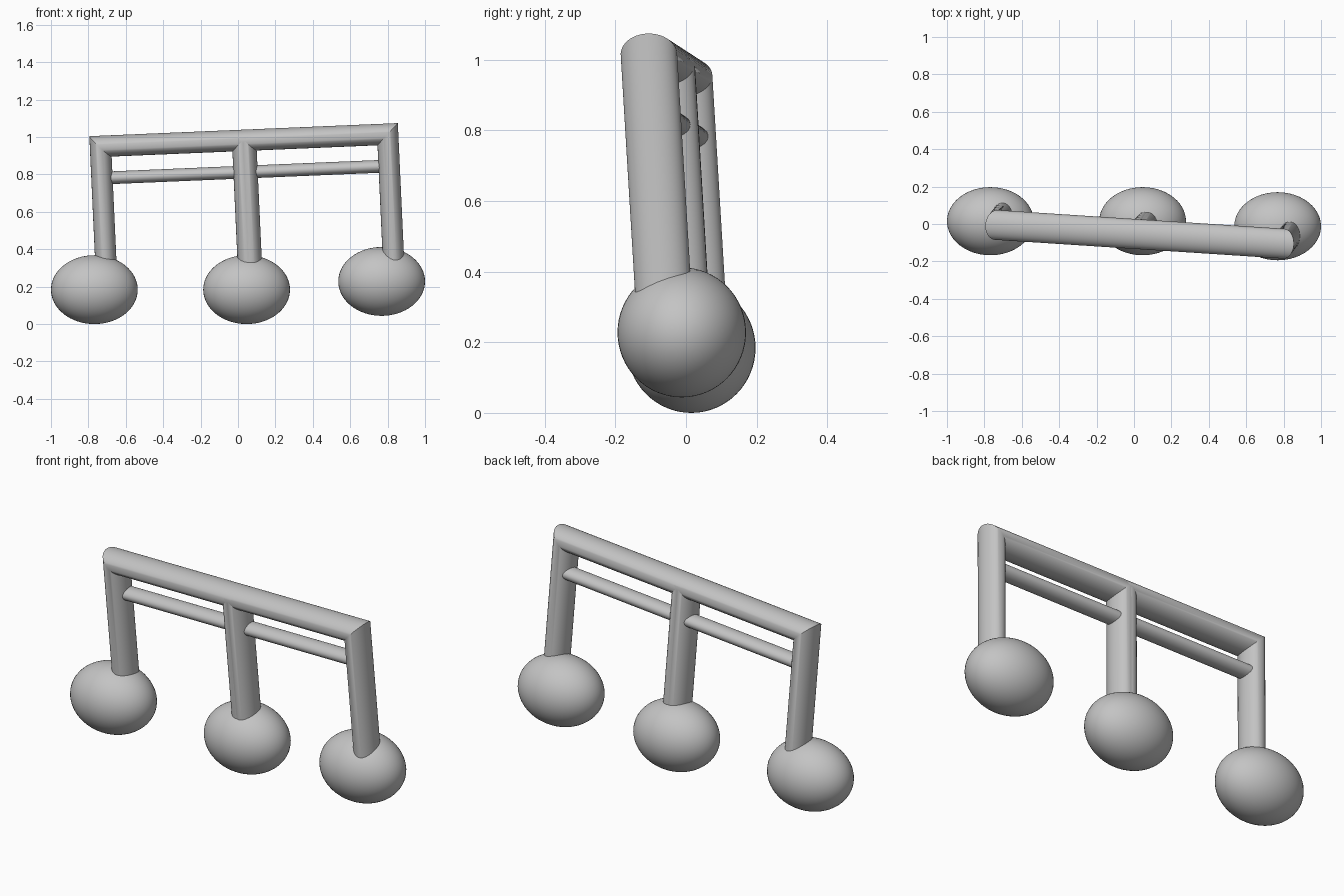
import bpy, bmesh, math
from mathutils import Matrix, Vector

cube = bpy.data.objects.get("Cube")
if cube:
    bpy.data.objects.remove(cube, do_unlink=True)

grey = bpy.data.materials.new("plain_grey")
grey.use_nodes = True
GREY = (0.55, 0.55, 0.55, 1)
grey.diffuse_color = GREY
grey.node_tree.nodes["Principled BSDF"].inputs["Base Color"].default_value = GREY

# Tilted frame shared by the tubes: x along the beam, z up the stems
origin = Vector((0.0325, -0.055, 0.9825))
along = Vector((1.535, -0.1, 0.065)).normalized()
back = Vector((-0.05, -0.06, 1)).cross(along).normalized()
up = along.cross(back)
FRAME = Matrix.Translation(origin) @ Matrix((along, back, up)).transposed().to_4x4()

SIDES = 48


def finish(name, bm, matrix):
    bmesh.ops.recalc_face_normals(bm, faces=bm.faces)
    mesh = bpy.data.meshes.new(name)
    bm.to_mesh(mesh)
    bm.free()
    mesh.materials.append(grey)
    obj = bpy.data.objects.new(name, mesh)
    obj.matrix_world = matrix
    bpy.context.collection.objects.link(obj)
    bpy.ops.object.select_all(action='DESELECT')
    obj.select_set(True)
    bpy.context.view_layer.objects.active = obj
    bpy.ops.object.shade_smooth_by_angle(angle=math.radians(35))
    return obj


def tube(name, stations, radius, depth):
    """Sweep an oval through (x, y, z, side_x, side_z) stations."""
    bm = bmesh.new()
    rings = []
    for x, y, z, sx, sz in stations:
        ring = []
        for i in range(SIDES):
            a = math.tau * i / SIDES
            c = radius * math.cos(a)
            ring.append(bm.verts.new((x + c * sx, y + depth * math.sin(a), z + c * sz)))
        rings.append(ring)
    for r0, r1 in zip(rings, rings[1:]):
        for i in range(SIDES):
            j = (i + 1) % SIDES
            bm.faces.new((r0[i], r0[j], r1[j], r1[i]))
    bm.faces.new(rings[0])
    bm.faces.new(rings[-1])
    return finish(name, bm, FRAME)


# Two mitred arches that overlap at the middle stem
SPAN, LAP, DROP = 0.77, 0.008, 0.72
for name, x0, x1 in (("right_arch", -SPAN, LAP), ("left_arch", -LAP, SPAN)):
    tube(name, [(x0, 0, -DROP, -1, 0), (x0, 0, 0, -1, 1),
                (x1, 0, 0, 1, 1), (x1, 0, -DROP, 1, 0)], 0.057, 0.08)

# Thin crossbar below the beam
tube("crossbar", [(-SPAN, 0.012, -0.171, 0, 1), (SPAN, 0.012, -0.171, 0, 1)], 0.034, 0.048)

# Oval balls at the stem feet
for name, centre in (("right_ball", (-0.768, 0.015, 0.184)),
                     ("middle_ball", (0.046, 0.015, 0.184)),
                     ("left_ball", (0.768, -0.012, 0.228))):
    bm = bmesh.new()
    bmesh.ops.create_uvsphere(bm, u_segments=48, v_segments=32, radius=1)
    bmesh.ops.scale(bm, vec=(0.232, 0.182, 0.184), verts=bm.verts)
    finish(name, bm, Matrix.Translation(centre))
